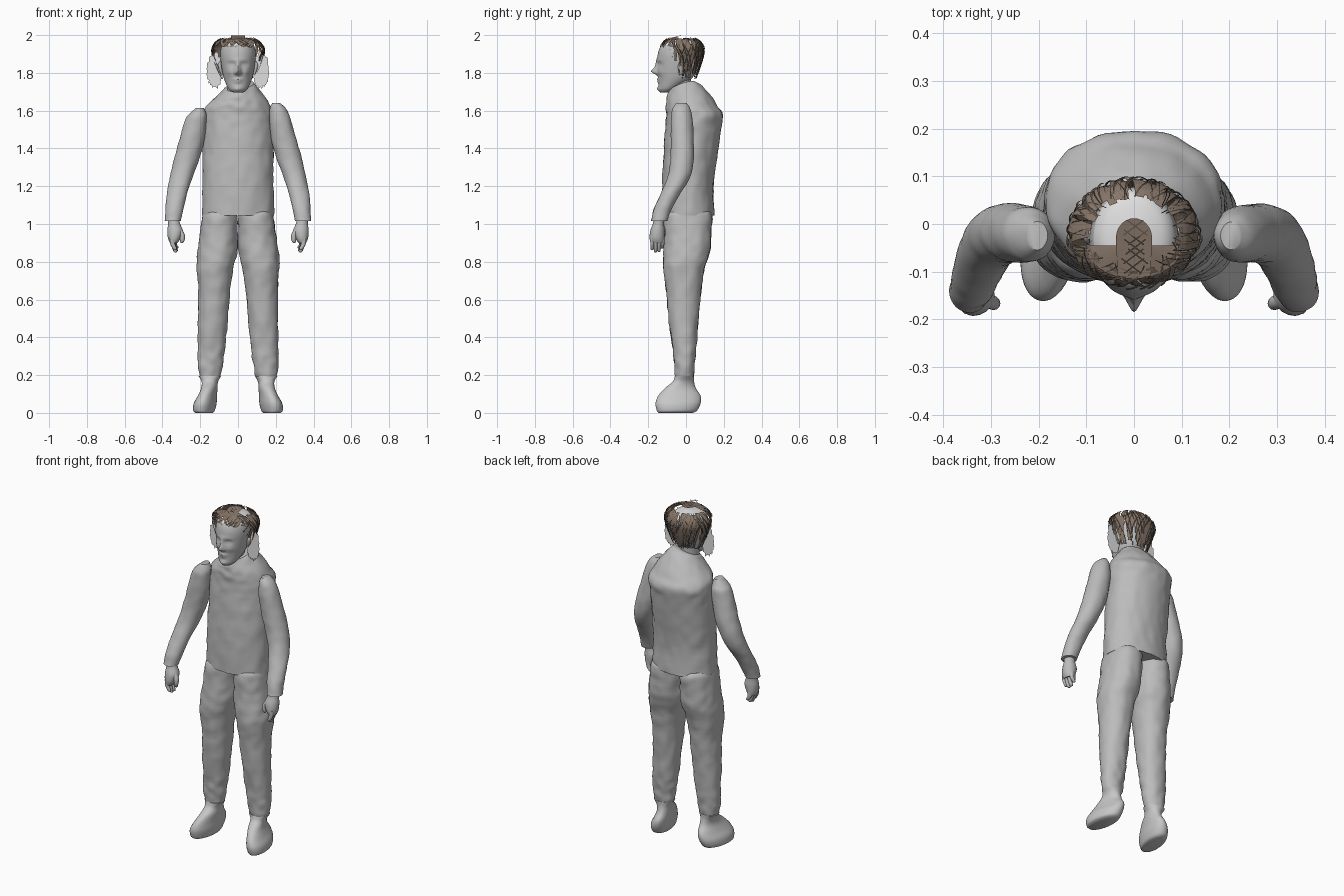
import bpy, math, random
from mathutils import Vector, noise

random.seed(4)
cube = bpy.data.objects.get("Cube")
if cube:
    bpy.data.objects.remove(cube, do_unlink=True)


def material(name, rgb):
    m = bpy.data.materials.new(name)
    m.use_nodes = True
    m.diffuse_color = (*rgb, 1)
    m.node_tree.nodes["Principled BSDF"].inputs["Base Color"].default_value = (*rgb, 1)
    return m


GREY = material("body grey", (0.5, 0.5, 0.5))
BOOT = material("boot grey", (0.57, 0.57, 0.57))
PALE = material("pale grey", (0.74, 0.74, 0.74))
BROWN = material("hair brown", (0.24, 0.18, 0.14))
DARK = material("strand dark brown", (0.1, 0.078, 0.06))


def make(name, verts, faces, mat, smooth=True):
    me = bpy.data.meshes.new(name)
    me.from_pydata(verts, [], faces)
    me.materials.append(mat)
    ob = bpy.data.objects.new(name, me)
    bpy.context.collection.objects.link(ob)
    if smooth:
        bpy.ops.object.select_all(action='DESELECT')
        ob.select_set(True)
        bpy.context.view_layer.objects.active = ob
        bpy.ops.object.shade_smooth_by_angle(angle=math.radians(50))
    return ob


def spline(rows, steps):
    """Catmull-Rom rows of numbers into a finer list."""
    out, n = [], len(rows)
    for i in range(n - 1):
        a, b, c, d = (rows[max(0, min(n - 1, i + k))] for k in (-1, 0, 1, 2))
        for j in range(steps):
            t = j / steps
            out.append([q + 0.5 * t * (r - p + t * (2*p - 5*q + 4*r - s + t * (3*(q - r) + s - p)))
                        for p, q, r, s in zip(a, b, c, d)])
    return out + [list(rows[-1])]


def loft(name, rows, side=1, steps=5, seg=32, power=2.0, yaw=0.0, wrinkle=0.0, shape=None, mat=GREY):
    """Rows, listed upward: z, centre x, centre y, radius x, radius y."""
    rings, verts = spline(rows, steps), []
    for z, cx, cy, rx, ry in rings:
        for k in range(seg):
            a = math.tau * k / seg
            c, s = math.cos(a), math.sin(a)
            u = rx * math.copysign(abs(c) ** (2 / power), c)
            v = ry * math.copysign(abs(s) ** (2 / power), s)
            p = Vector((cx + u * math.cos(yaw) - v * math.sin(yaw),
                        cy + u * math.sin(yaw) + v * math.cos(yaw), z))
            if wrinkle:
                p += Vector((c, s, 0)) * wrinkle * noise.noise(p * 22 + Vector((side * 9, 0, 0)))
            if shape:
                p = shape(p)
            p.x *= side
            verts.append(p)
    faces = []
    for i in range(len(rings) - 1):
        for k in range(seg):
            q = (k + 1) % seg
            faces.append((i*seg + k, i*seg + q, (i + 1)*seg + q, (i + 1)*seg + k))
    faces.append(tuple(reversed(range(seg))))
    faces.append(tuple(range(len(verts) - seg, len(verts))))
    if side < 0:
        faces = [tuple(reversed(f)) for f in faces]
    return make(name, verts, faces, mat)


# Torso, with a slanted collar that is low in front
def slant_collar(p):
    w = max(0, min(1, (p.z - 1.62) / 0.1))
    p.z += w * (0.32 * (p.y + 0.01) + 0.22 * p.x)
    return p


loft("torso", [(1.045, 0, .012, .191, .138), (1.2, 0, .01, .188, .135), (1.35, 0, .022, .187, .142),
               (1.5, 0, .037, .187, .148), (1.58, 0, .045, .187, .15), (1.63, 0, .027, .164, .133),
               (1.69, 0, .0, .114, .1), (1.73, .005, -.018, .078, .07)],
     seg=64, power=2.1, wrinkle=.006, shape=slant_collar)
loft("neck", [(1.62, 0, -.01, .062, .06), (1.7, 0, -.03, .056, .056), (1.8, 0, -.03, .056, .06)])

# Head, with the features pressed in and out of the front surface
FEATURES = [(0, 1.808, .033, .014, .017), (0, 1.838, .012, .011, .024),
            (0, 1.765, .009, .022, .007), (0, 1.752, .007, .019, .006),
            (0, 1.714, .010, .024, .014), (0, 1.868, .004, .05, .012)]
for s in (-1, 1):
    FEATURES += [(s * .035, 1.845, -.010, .017, .011), (s * .035, 1.844, .006, .010, .006),
                 (s * .014, 1.800, .008, .008, .008), (s * .045, 1.805, .006, .018, .018)]


def sculpt_face(p):
    if p.y < -.06:
        p.y -= sum(amp * math.exp(-((p.x - x) / sx) ** 2 - ((p.z - z) / sz) ** 2)
                   for x, z, amp, sx, sz in FEATURES)
    return p


head = loft("head", [(1.695, 0, -.108, .024, .025), (1.715, 0, -.095, .049, .048),
                     (1.76, 0, -.062, .071, .083), (1.8, 0, -.05, .082, .099), (1.85, 0, -.043, .09, .108),
                     (1.9, 0, -.036, .094, .113), (1.94, 0, -.03, .087, .104), (1.965, 0, -.025, .065, .08),
                     (1.978, 0, -.022, .02, .02)], steps=7, seg=112, shape=sculpt_face)
head.data.materials.append(PALE)
for f in head.data.polygons:
    f.material_index = int(f.center.z > 1.945)

for side, tag in ((1, "left"), (-1, "right")):
    lift = 0 if side > 0 else -.025
    # Arm
    loft(tag + "_arm",
         [(1.015, .346, -.143, .043, .043), (1.08, .336, -.122, .048, .048), (1.15, .325, -.088, .053, .051),
          (1.25, .3, -.038, .06, .06), (1.35, .27, -.02, .067, .062), (1.45, .243, -.02, .066, .061),
          (1.55, .223, -.022, .057, .058), (1.61 + lift, .212, -.025, .043, .047),
          (1.64 + lift, .203, -.025, .02, .03)], side, seg=36, wrinkle=.003)
    # Hand
    loft(tag + "_palm", [(.9, .34, -.153, .02, .034), (.925, .337, -.154, .034, .039),
                         (.965, .333, -.151, .041, .038), (1.0, .338, -.146, .032, .03),
                         (1.03, .342, -.142, .029, .029)], side, steps=3, seg=20)
    for i, tip in enumerate((.862, .85, .853, .87)):
        y, x = -.179 + i * .018, .348 - i * .003
        loft(f"{tag}_finger_{i + 1}", [(tip, x - .014, y, .005, .005), (tip + .008, x - .013, y, .011, .009),
                                       (.895, x - .002, y, .013, .01), (.93, x, y, .014, .011)],
             side, steps=3, seg=12)
    loft(tag + "_thumb", [(.9, .297, -.168, .006, .006), (.913, .295, -.168, .012, .012),
                          (.945, .297, -.165, .015, .015), (.985, .32, -.156, .016, .016)],
         side, steps=3, seg=12)
    # Leg
    loft(tag + "_leg",
         [(.185, .15, -.008, .052, .046), (.21, .148, -.008, .058, .05), (.27, .146, -.008, .067, .055),
          (.35, .141, -.008, .073, .063), (.5, .132, -.013, .079, .079), (.65, .125, -.012, .084, .093),
          (.77, .121, -.01, .098, .11), (.86, .108, .004, .106, .122), (.95, .101, .01, .1, .124),
          (1.04, .096, .012, .093, .126), (1.07, .093, .012, .08, .11)],
         side, seg=44, power=2.15, wrinkle=.006)
    # Boot, toes turned out
    loft(tag + "_boot",
         [(0, .178, -.055, .042, .092), (.012, .18, -.048, .054, .108), (.05, .174, -.042, .057, .121),
          (.09, .162, -.035, .047, .114), (.13, .152, -.03, .041, .084), (.165, .149, -.014, .043, .057),
          (.195, .149, -.008, .06, .05)], side, seg=36, power=2.1, yaw=.18, mat=BOOT)
    # Ear
    loft(tag + "_ear", [(1.79, .084, -.028, .006, .008), (1.81, .09, -.024, .01, .016),
                        (1.84, .096, -.02, .012, .022), (1.86, .094, -.02, .005, .012)], side, steps=3, seg=16)
    # Flat ragged side lock
    edge = []
    for k in range(60):
        a, r = math.tau * k / 60, random.uniform(.88, 1.08)
        edge.append((side * (.122 + .044 * r * math.cos(a)), -.03, 1.812 + .095 * r * math.sin(a)))
    make(tag + "_side_lock", edge, [tuple(range(60))], PALE, smooth=False)

# Hair built from overlapping cards around the skull
PROFILE = spline([(.1, 2.0), (.48, 1.993), (.78, 1.974), (.95, 1.947), (1, 1.92), (.95, 1.885),
                  (.82, 1.83), (.6, 1.76)], 6)


def hair_point(angle, s, scale):
    f = max(0, min(1, s)) * (len(PROFILE) - 1)
    i = min(int(f), len(PROFILE) - 2)
    r, z = (p + (q - p) * (f - i) for p, q in zip(PROFILE[i], PROFILE[i + 1]))
    return (math.sin(angle) * .137 * r * scale, -.021 - math.cos(angle) * .116 * r * scale, z)


def hair_cards(name, count, width, twist, scale, mat, ragged):
    verts, faces, steps = [], [], 10
    for n in range(count):
        a = math.tau * (n + random.uniform(-.3, .3)) / count - math.pi
        back = max(0, min(1, (abs(a) - 1.0) / .5))
        start = .24 + random.uniform(-ragged, ragged) * .5
        end = .5 + .48 * back - abs(random.uniform(0, ragged))
        turn = twist * random.choice((-1, 1)) * random.uniform(.6, 1.2)
        k = scale + random.uniform(-.03, .03)
        base = len(verts)
        for j in range(steps + 1):
            t = j / steps
            s, c = start + (end - start) * t, a + turn * (t - .5)
            w = width * (1 - .35 * t)
            verts += [hair_point(c - w, s, k), hair_point(c + w, s, k + .02)]
            if j:
                q = base + 2 * j
                faces.append((q - 2, q - 1, q + 1, q))
    make(name, verts, faces, mat, smooth=False)


hair_cards("hair_cards", 44, .1, .25, .98, BROWN, .06)
hair_cards("hair_strands", 70, .013, .6, 1.01, DARK, .12)

# Front hair plate and rounded forelock over the crown
fan = [(0, -.045, 1.994)] + [(.1 * math.cos(a), -.045 + .07 * math.sin(a), 1.974)
                             for a in [math.pi + math.pi * k / 16 for k in range(17)]]
make("front_hair_plate", fan, [(0, k, k + 1) for k in range(1, 17)], BROWN, smooth=False)
lock = [(.038 * math.cos(a), -.03 + .042 * math.sin(a), 1.998) for a in [math.pi * k / 14 for k in range(15)]]
lock += [(-.034, -.11, 1.978), (.034, -.11, 1.978)]
make("forelock", lock, [tuple(range(len(lock)))], BROWN, smooth=False)

# Thin crossing strands over the forelock
verts, faces = [], []
for row in range(5):
    for sign in (-1, 1):
        d = Vector((sign * .8, .6, 0)) * .026
        across = Vector((-d.y, d.x, 0)) * .05
        p = Vector((random.uniform(-.01, .01), -.088 + row * .02, 2.0))
        faces.append(tuple(range(len(verts), len(verts) + 4)))
        verts += [p - d - across, p + d - across, p + d + across, p - d + across]
make("forelock_strands", verts, faces, DARK, smooth=False)
